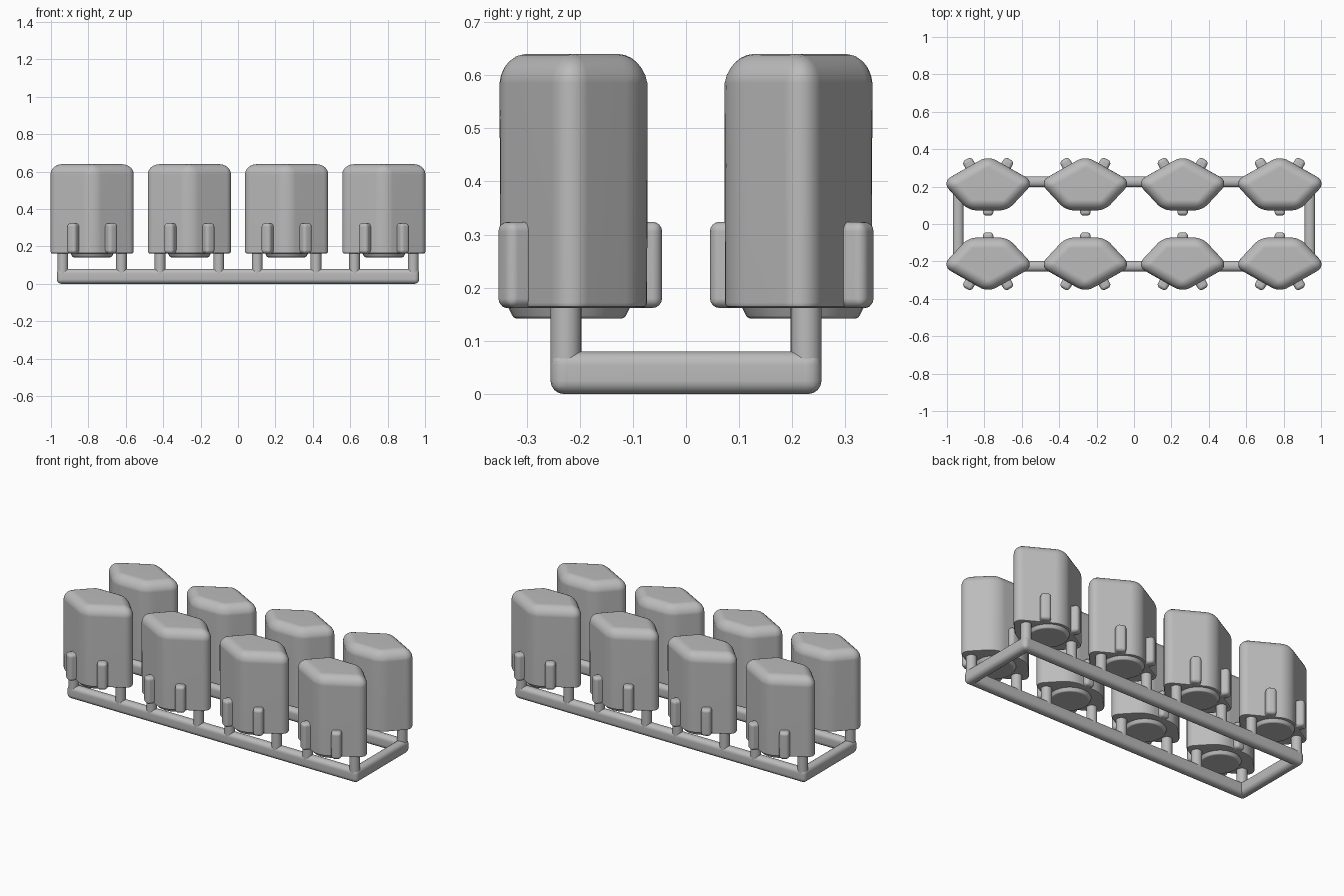
import bpy, bmesh, math
from mathutils import Matrix, Vector

cube = bpy.data.objects.get("Cube")
if cube:
    bpy.data.objects.remove(cube, do_unlink=True)

grey = bpy.data.materials.new("plain grey")
grey.use_nodes = True
grey.diffuse_color = (0.5, 0.5, 0.5, 1)
grey.node_tree.nodes["Principled BSDF"].inputs["Base Color"].default_value = (0.5, 0.5, 0.5, 1)


def finish(bm, name):
    """Turn a bmesh into a smooth-shaded mesh."""
    bmesh.ops.recalc_face_normals(bm, faces=bm.faces)
    mesh = bpy.data.meshes.new(name)
    bm.to_mesh(mesh)
    bm.free()
    mesh.materials.append(grey)
    for poly in mesh.polygons:
        poly.use_smooth = True
    mesh.set_sharp_from_angle(angle=math.radians(40))
    return mesh


def place(mesh, name, location=(0, 0, 0), turn=0):
    obj = bpy.data.objects.new(name, mesh)
    bpy.context.collection.objects.link(obj)
    obj.location = location
    obj.rotation_euler.z = turn
    mod = obj.modifiers.new("even_shading", "WEIGHTED_NORMAL")
    mod.keep_sharp = True
    return obj


def bevel(bm, edges, width, segments):
    bmesh.ops.bevel(bm, geom=edges, offset=width, offset_type='OFFSET', segments=segments,
                    profile=0.5, affect='EDGES', clamp_overlap=False)


def rounded_box(name, size, width, taper=1.0, matrix=Matrix()):
    """Bevelled box; its +y end can be narrowed."""
    bm = bmesh.new()
    bmesh.ops.create_cube(bm, size=1)
    for v in bm.verts:
        if v.co.y > 0:
            v.co.x *= taper
        v.co = Vector(a * b for a, b in zip(v.co, size))
    bevel(bm, bm.edges[:], width, 4)
    bm.transform(matrix)
    return finish(bm, name)


def cone(name, low, high, z0, z1, edge=0):
    bm = bmesh.new()
    bmesh.ops.create_cone(bm, cap_ends=True, segments=32, radius1=low, radius2=high,
                          depth=z1 - z0, matrix=Matrix.Translation((0, 0, (z0 + z1) / 2)))
    if edge:
        rim = [e for e in bm.edges if all(v.co.z < z0 + 0.001 for v in e.verts)]
        bevel(bm, rim, edge, 3)
    return finish(bm, name)


def pod_body():
    """Five-sided prism, softly rounded on the sides and top."""
    bottom, top = 0.162, 0.64
    outline = [(0, 0.365), (-0.247, 0.225), (-0.105, 0.073), (0.105, 0.073), (0.247, 0.225)]
    bm = bmesh.new()
    base = bm.faces.new([bm.verts.new((x, y, bottom)) for x, y in outline])
    grown = bmesh.ops.extrude_face_region(bm, geom=[base], use_keep_orig=True)
    for v in grown["geom"]:
        if isinstance(v, bmesh.types.BMVert):
            v.co.z = top
    bmesh.ops.recalc_face_normals(bm, faces=bm.faces)

    def at_bottom(e):
        return all(v.co.z < bottom + 0.001 for v in e.verts)

    bevel(bm, [e for e in bm.edges if not at_bottom(e)], 0.055, 6)
    bevel(bm, [e for e in bm.edges if at_bottom(e)], 0.01, 2)
    return finish(bm, "pod_body")


def tab(name, tip, turn):
    """Upright tab whose +y end lies at the tip before turning."""
    length = 0.09
    matrix = (Matrix.Translation((tip[0], tip[1], 0.243)) @ Matrix.Rotation(turn, 4, 'Z')
              @ Matrix.Translation((0, -length / 2, 0)))
    return rounded_box(name, (0.064, length, 0.162), 0.018, 0.85, matrix)


# Shared parts of one pod, drawn for the back row
ROW_Y = 0.226
tilt = math.radians(30)
parts = [
    pod_body(),
    tab("outer_tab_left", (0.116, 0.346), -tilt),
    tab("outer_tab_right", (-0.116, 0.346), tilt),
    tab("inner_tab", (0, 0.045), math.pi),
]
base_disc = cone("base_disc", 0.104, 0.123, 0.142, 0.18, 0.006)
post = cone("support_post", 0.029, 0.029, 0.03, 0.2)

# Two rows of four pods, the front row turned about
for row, turn, side in (("back", 0, 1), ("front", math.pi, -1)):
    for i in range(4):
        x = -0.78 + 0.52 * i
        tag = f"_{row}_{i + 1}"
        for mesh in parts:
            place(mesh, mesh.name + tag, (x, 0, 0), turn)
        place(base_disc, "base_disc" + tag, (x, side * 0.22, 0))
        for end, dx in (("right", -0.157), ("left", 0.157)):
            place(post, f"post_{end}" + tag, (x + dx, side * ROW_Y, 0))

# Rectangular ground frame
long_rail = rounded_box("long_rail", (1.938, 0.058, 0.08), 0.025)
cross_rail = rounded_box("cross_rail", (0.058, 2 * ROW_Y + 0.058, 0.08), 0.025)
for name, s in (("back", 1), ("front", -1)):
    place(long_rail, "long_rail_" + name, (0, s * ROW_Y, 0.04))
for name, s in (("left", 1), ("right", -1)):
    place(cross_rail, "cross_rail_" + name, (s * 0.94, 0, 0.04))
